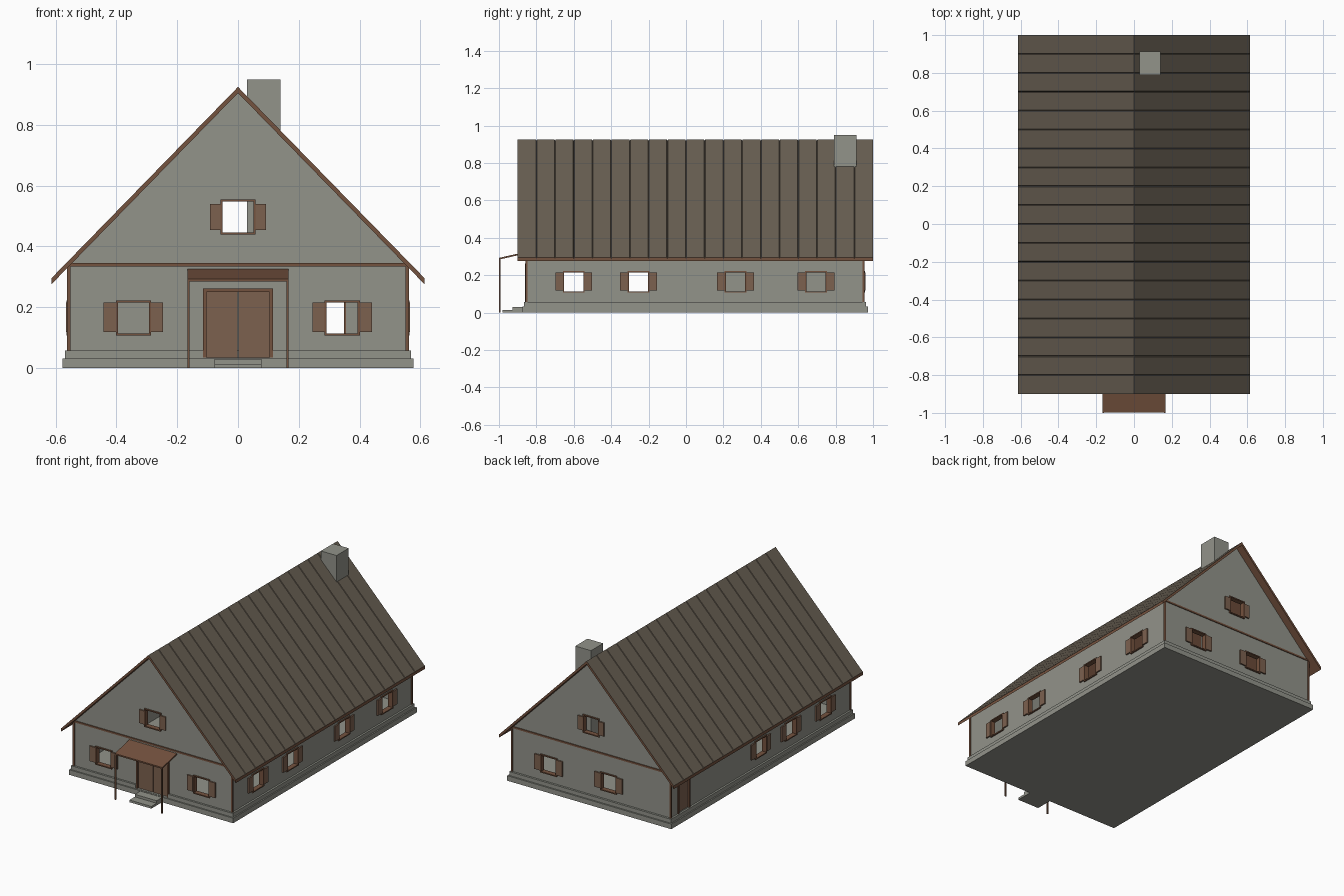
import bpy, bmesh
from mathutils import Vector

if "Cube" in bpy.data.objects:
    bpy.data.objects.remove(bpy.data.objects["Cube"])


def material(name, r, g, b):
    lin = [((c / 255 + 0.055) / 1.055) ** 2.4 for c in (r, g, b)]
    m = bpy.data.materials.new(name)
    m.diffuse_color = (*lin, 1)
    m.use_nodes = True
    m.node_tree.nodes["Principled BSDF"].inputs["Base Color"].default_value = m.diffuse_color
    return m


STONE = material("grey plaster", 146, 147, 138)
ROOF = material("dark roof boards", 102, 93, 81)
WOOD = material("brown wood", 124, 97, 79)
TRIM = material("dark brown trim", 116, 82, 62)


def finish(name, bm, *mats):
    bmesh.ops.recalc_face_normals(bm, faces=bm.faces)
    me = bpy.data.meshes.new(name)
    bm.to_mesh(me)
    bm.free()
    for m in mats:
        me.materials.append(m)
    ob = bpy.data.objects.new(name, me)
    bpy.context.collection.objects.link(ob)
    return ob


def add_prism(bm, ring, offset):
    """Closed ring of points swept along an offset vector."""
    a = [bm.verts.new(p) for p in ring]
    b = [bm.verts.new(Vector(p) + Vector(offset)) for p in ring]
    bm.faces.new(a)
    bm.faces.new(b)
    for i in range(len(a)):
        j = (i + 1) % len(a)
        bm.faces.new((a[i], a[j], b[j], b[i]))


def prism(name, ring, offset, mat):
    bm = bmesh.new()
    add_prism(bm, ring, offset)
    return finish(name, bm, mat)


def boxes(name, items, mat):
    """One object from boxes given as (x0, x1, y0, y1, z0, z1)."""
    bm = bmesh.new()
    for x0, x1, y0, y1, z0, z1 in items:
        add_prism(bm, [(x0, y0, z0), (x1, y0, z0), (x1, y1, z0), (x0, y1, z0)], (0, 0, z1 - z0))
    return finish(name, bm, mat)


def cut(target, cutter, keep=False):
    mod = target.modifiers.new("cut", 'BOOLEAN')
    mod.operation, mod.solver, mod.object = 'DIFFERENCE', 'EXACT', cutter
    bpy.context.view_layer.objects.active = target
    bpy.ops.object.modifier_apply(modifier=mod.name)
    if not keep:
        bpy.data.objects.remove(cutter)


# Main measurements
WX, YF, YB = 0.557, -0.853, 0.95
APEX, SLOPE, EAVE = 0.925, 1.025, 0.614


def on_wall(side, u0, u1, d0, d1, z0, z1):
    """Box on a wall: u along the wall, d outward from its surface."""
    if side == "front":
        return (u0, u1, YF - d1, YF - d0, z0, z1)
    if side == "back":
        return (u0, u1, YB + d0, YB + d1, z0, z1)
    if side == "right":
        return (WX + d0, WX + d1, u0, u1, z0, z1)
    return (-WX - d1, -WX - d0, u0, u1, z0, z1)


def gable(hx, z0, top, y):
    return [(-hx, y, z0), (hx, y, z0), (hx, y, top - SLOPE * hx), (0, y, top), (-hx, y, top - SLOPE * hx)]


# Plinth and hollow walls
boxes("lower_plinth", [(-0.577, 0.577, -0.873, 0.972, 0, 0.032)], STONE)
upper = boxes("upper_plinth", [(-0.569, 0.569, -0.865, 0.963, 0.03, 0.057)], STONE)
walls = prism("walls", gable(WX, 0.04, APEX - 0.012, YF), (0, YB - YF, 0), STONE)
T = 0.022
cut(walls, prism("room_cutter", gable(WX - T, 0.057, APEX + 0.03, YF + T), (0, YB - YF - 2 * T, 0), STONE))

# Windows with frames and open shutters
windows = [("front", -0.344, 0.165), ("front", 0.343, 0.165), ("front", 0, 0.497),
           ("back", 0.298, 0.165), ("back", -0.123, 0.165), ("back", 0, 0.497)]
windows += [("right", y, 0.165) for y in (-0.6, -0.254, 0.265, 0.695)]
windows += [("left", y, 0.165) for y in (-0.6, -0.254, 0.05)]

holes = []
for n, (side, u, z) in enumerate(windows):
    holes.append(on_wall(side, u - 0.055, u + 0.055, -0.06, 0.05, z - 0.055, z + 0.055))
    a, b = 0.051, 0.058
    bars = [(-b, -a, -b, b), (a, b, -b, b), (-a, a, -b, -a), (-a, a, a, b)]
    boxes(f"{side}_window_frame_{n}",
          [on_wall(side, u + p, u + q, -0.024, 0.008, z + r, z + s) for p, q, r, s in bars], TRIM)
    boxes(f"{side}_shutters_{n}",
          [on_wall(side, u + p, u + q, -0.002, 0.009, z - 0.046, z + 0.05)
           for p, q in ((-0.098, -0.058), (0.058, 0.098))] if z < 0.4 else
          [on_wall(side, u + p, u + q, -0.002, 0.009, z - 0.043, z + 0.043)
           for p, q in ((-0.092, -0.058), (0.058, 0.092))], WOOD)

# Front double door and small side door
door_hole = on_wall("front", -0.11, 0.11, -0.06, 0.05, 0.034, 0.256)
cut(upper, boxes("plinth_cutter", [on_wall("front", -0.115, 0.115, -0.016, 0.05, 0.034, 0.1)], STONE))
side_hole = on_wall("left", 0.765, 0.875, -0.06, 0.05, 0.06, 0.24)
cut(walls, boxes("opening_cutter", holes + [door_hole, side_hole], STONE))
boxes("front_door_leaves", [on_wall("front", -0.104, -0.0015, -0.014, -0.002, 0.034, 0.25),
                            on_wall("front", 0.0015, 0.104, -0.014, -0.002, 0.034, 0.25)], WOOD)
boxes("front_door_frame", [on_wall("front", -0.115, -0.104, -0.022, 0.008, 0.032, 0.262),
                           on_wall("front", 0.104, 0.115, -0.022, 0.008, 0.032, 0.262),
                           on_wall("front", -0.104, 0.104, -0.022, 0.008, 0.25, 0.262)], TRIM)
boxes("side_door", [on_wall("left", 0.77, 0.87, -0.015, -0.004, 0.055, 0.236)], WOOD)
boxes("side_door_frame", [on_wall("left", 0.76, 0.77, -0.022, 0.006, 0.057, 0.246),
                          on_wall("left", 0.87, 0.88, -0.022, 0.006, 0.057, 0.246),
                          on_wall("left", 0.77, 0.87, -0.022, 0.006, 0.236, 0.246)], TRIM)

# Corner posts and gable beams
boxes("corner_posts", [(min(sx * 0.551, sx * 0.562), max(sx * 0.551, sx * 0.562), y, y + 0.011, 0.057, 0.338)
                       for sx in (-1, 1) for y in (YF - 0.005, YB - 0.006)], TRIM)
boxes("gable_beams", [(-0.562, 0.562, y, y + 0.011, 0.334, 0.345) for y in (YF - 0.005, YB - 0.006)], TRIM)

# Roof slopes: grooved boards from ridge to eave, wooden underside and edges
Y0, Y1, BOARDS = -0.9, 1.0, 19
step = (Y1 - Y0) / BOARDS
profile = [(Y0, 0)]
for i in range(1, BOARDS):
    y = Y0 + i * step
    profile += [(y - 0.003, 0), (y, -0.006), (y + 0.003, 0)]
profile += [(Y1, 0), (Y1, -0.02), (Y0, -0.02)]
for name, s in (("left_roof", -1), ("right_roof", 1)):
    bm = bmesh.new()
    add_prism(bm, [(0, y, APEX + d) for y, d in profile], (s * EAVE, 0, -SLOPE * EAVE))
    bmesh.ops.recalc_face_normals(bm, faces=bm.faces)
    for f in bm.faces:
        f.material_index = 0 if f.normal.z > 0.1 else 1
    finish(name, bm, ROOF, TRIM)

# Chimney running down through the house
boxes("chimney", [(0.03, 0.14, 0.79, 0.912, 0.05, 0.95)], STONE)

# Porch canopy, posts and steps
prism("porch_canopy", [(-0.167, -0.999, 0.284), (-0.167, -0.999, 0.293),
                       (-0.167, YF, 0.326), (-0.167, YF, 0.317)], (0.334, 0, 0), TRIM)
boxes("porch_posts", [(x - 0.004, x + 0.004, -1.0, -0.992, 0, 0.288) for x in (-0.163, 0.163)], TRIM)
boxes("porch_steps", [(-0.077, 0.077, -0.98, -0.86, 0, 0.014),
                      (-0.077, 0.077, -0.927, -0.86, 0.014, 0.03)], STONE)
